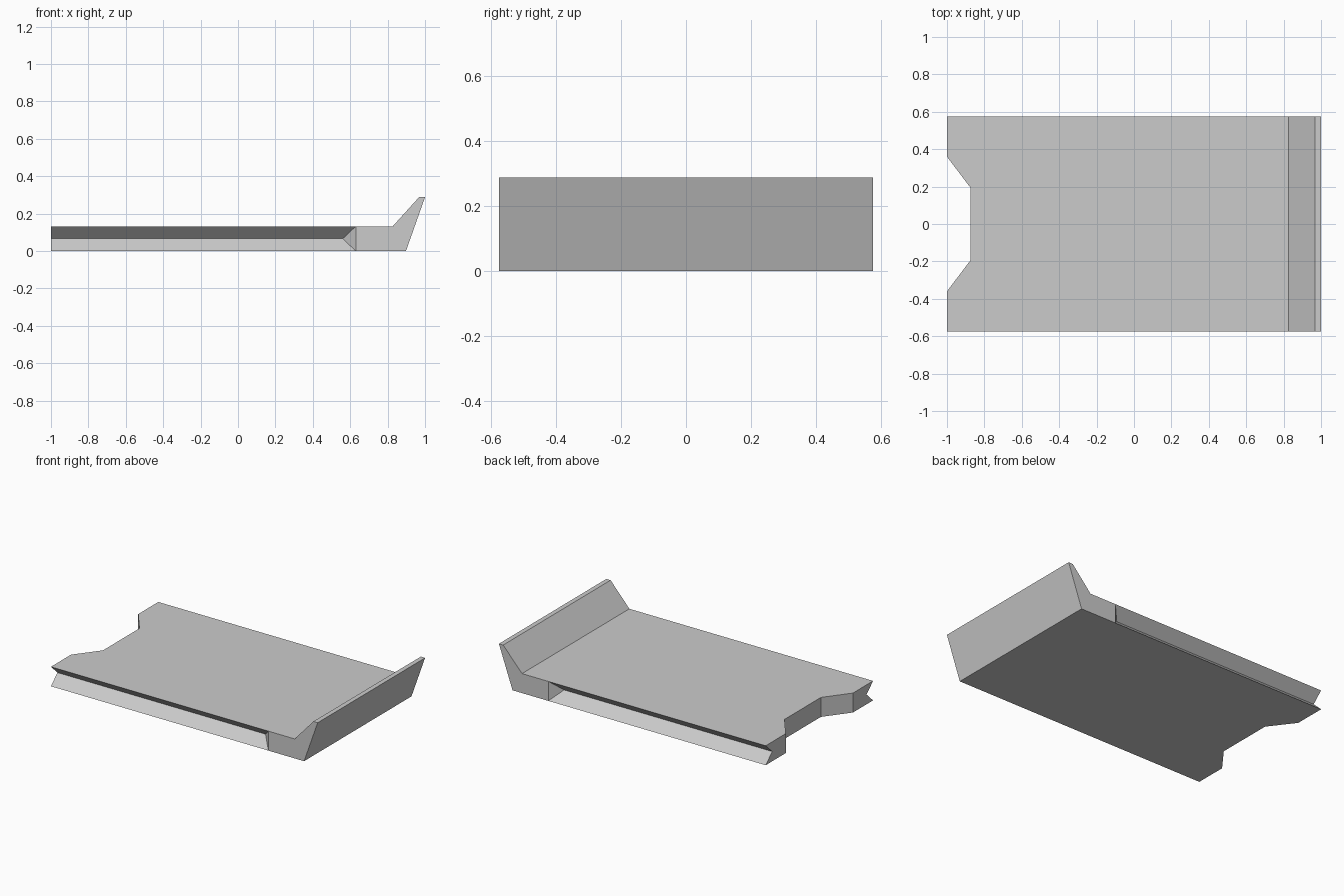
import bpy, bmesh

cube = bpy.data.objects.get("Cube")
if cube:
    bpy.data.objects.remove(cube, do_unlink=True)

# Plain grey material
grey = bpy.data.materials.new("plain grey")
grey.use_nodes = True
colour = (0.6, 0.6, 0.6, 1)
grey.diffuse_color = colour
grey.node_tree.nodes["Principled BSDF"].inputs["Base Color"].default_value = colour

HALF, TOP, LIP = 0.575, 0.132, 0.288
GROOVE, END = 0.07, 0.63

# Corner points of one side, mirrored across y for the other
corners = {
    "notch_in": (-0.875, 0.195, 0), "notch_in_top": (-0.875, 0.195, TOP),
    "notch_out": (-1, 0.36, 0), "notch_out_top": (-1, 0.36, TOP),
    "edge": (-1, HALF, 0), "edge_top": (-1, HALF, TOP),
    "groove": (-1, HALF - GROOVE, TOP / 2),
    "groove_end": (END - GROOVE, HALF - GROOVE, TOP / 2),
    "stop": (END, HALF, 0), "stop_top": (END, HALF, TOP),
    "heel": (0.898, HALF, 0), "lip_outer": (1, HALF, LIP),
    "lip_inner": (0.968, HALF, LIP), "lip_root": (0.827, HALF, TOP),
}
bm = bmesh.new()
verts = {s: {n: bm.verts.new((x, s * y, z)) for n, (x, y, z) in corners.items()}
         for s in (-1, 1)}

# Faces repeated on each side: notch wall, back end, V groove, groove stop, side
side_faces = [
    "notch_in notch_out notch_out_top notch_in_top",
    "notch_out edge groove edge_top notch_out_top",
    "edge stop groove_end groove",
    "groove groove_end stop_top edge_top",
    "stop stop_top groove_end",
    "stop heel lip_outer lip_inner lip_root stop_top",
]
for s in (-1, 1):
    for names in side_faces:
        bm.faces.new([verts[s][n] for n in names.split()])

# Faces spanning both sides: notch back, underside, deck, raised end lip
span_faces = [
    "notch_in notch_in_top",
    "notch_in notch_out edge stop heel",
    "notch_in_top notch_out_top edge_top stop_top lip_root",
    "heel lip_outer", "lip_outer lip_inner", "lip_inner lip_root",
]
for names in span_faces:
    names = names.split()
    bm.faces.new([verts[-1][n] for n in names]
                 + [verts[1][n] for n in reversed(names)])

bmesh.ops.recalc_face_normals(bm, faces=bm.faces)
mesh = bpy.data.meshes.new("grooved_deck")
bm.to_mesh(mesh)
bm.free()
mesh.materials.append(grey)
deck = bpy.data.objects.new("grooved_deck", mesh)
bpy.context.collection.objects.link(deck)
